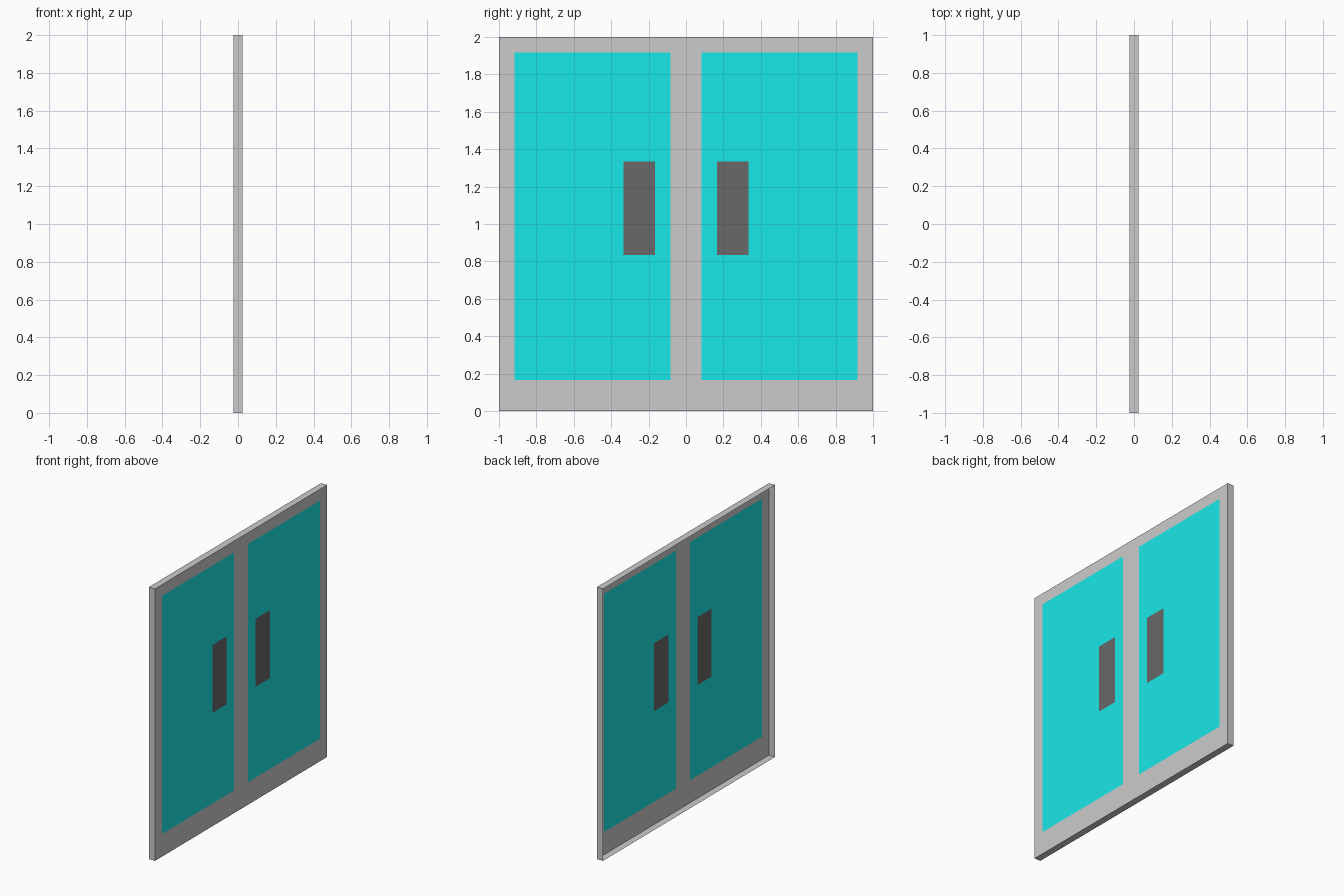
import bpy, bmesh

if "Cube" in bpy.data.objects:
    bpy.data.objects.remove(bpy.data.objects["Cube"])

U = 1 / 12          # layout unit: the door is 24 x 24 units
X = 0.025           # half thickness
YS = [-12, -11, -4, -2, -1, 1, 2, 4, 11, 12]
ZS = [0, 2, 10, 16, 23, 24]


def material(name, rgb):
    m = bpy.data.materials.new(name)
    m.diffuse_color = (*rgb, 1)
    m.use_nodes = True
    m.node_tree.nodes["Principled BSDF"].inputs["Base Color"].default_value = m.diffuse_color
    return m


def part_at(y, z):
    """Which part covers this spot on the door face."""
    side = "left" if y < 0 else "right"
    y = abs(y)
    if 2 < y < 4 and 10 < z < 16:
        return side + "_handle"
    if 1 < y < 11 and 2 < z < 23:
        return side + "_panel"
    return "door_frame"


def sheet(name, mat=None, rim=False):
    """Flat face of one part, optionally with a rim turned back from the door edge."""
    bm = bmesh.new()
    for y0, y1 in zip(YS, YS[1:]):
        for z0, z1 in zip(ZS, ZS[1:]):
            if part_at((y0 + y1) / 2, (z0 + z1) / 2) == name:
                corners = ((y0, z0), (y1, z0), (y1, z1), (y0, z1))
                bm.faces.new([bm.verts.new((X, y * U, z * U)) for y, z in corners])
    bmesh.ops.remove_doubles(bm, verts=bm.verts[:], dist=1e-4)
    if rim:
        def outer(e):
            c = (e.verts[0].co + e.verts[1].co) / 2
            return abs(c.y) > 0.999 or abs(c.z - 1) > 0.999
        ext = bmesh.ops.extrude_edge_only(bm, edges=[e for e in bm.edges if outer(e)])
        new = [v for v in ext["geom"] if isinstance(v, bmesh.types.BMVert)]
        bmesh.ops.translate(bm, verts=new, vec=(-2 * X, 0, 0))
        # rim faces point outwards
        for f in bm.faces:
            f.normal_update()
            c = f.calc_center_median()
            c.z -= 1
            if f.normal.dot(c) < 0:
                f.normal_flip()
    me = bpy.data.meshes.new(name)
    bm.to_mesh(me)
    bm.free()
    if mat:
        me.materials.append(mat)
    bpy.context.collection.objects.link(bpy.data.objects.new(name, me))


cyan = material("cyan_glass", (0.01, 0.8, 0.8))
dark = material("dark_grey", (0.14, 0.14, 0.14))

# grey frame, open at the back
sheet("door_frame", rim=True)

# flush glass panels and handles on both leaves
for s in ("left", "right"):
    sheet(s + "_panel", cyan)
    sheet(s + "_handle", dark)
